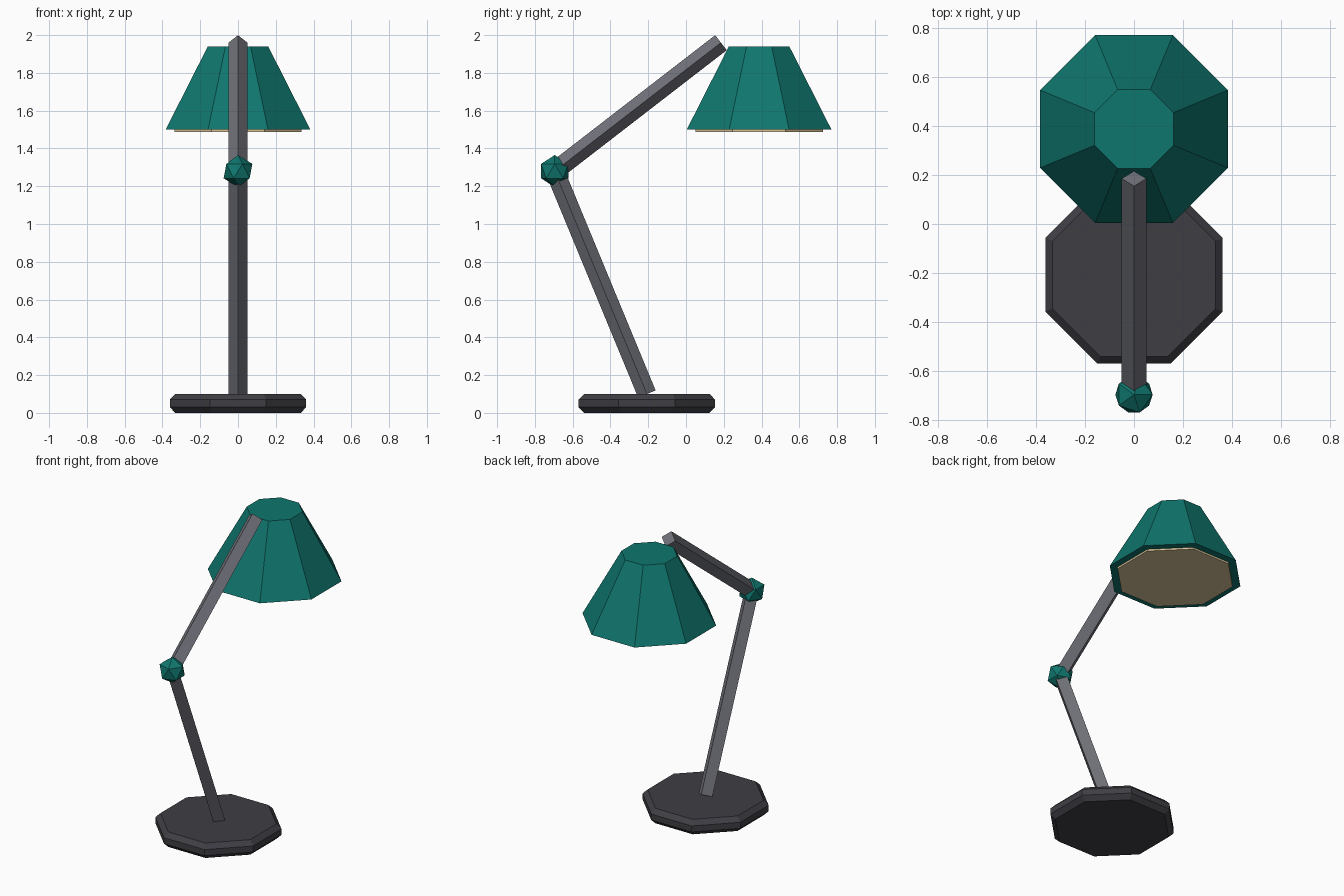
import bpy, bmesh, math
from mathutils import Vector

if "Cube" in bpy.data.objects:
    bpy.data.objects.remove(bpy.data.objects["Cube"])


def srgb(r, g, b):
    lin = [(c / 255 / 12.92) if c < 11 else ((c / 255 + 0.055) / 1.055) ** 2.4 for c in (r, g, b)]
    return (*lin, 1.0)


def material(name, rgb):
    m = bpy.data.materials.new(name)
    m.diffuse_color = srgb(*rgb)
    m.use_nodes = True
    m.node_tree.nodes["Principled BSDF"].inputs["Base Color"].default_value = m.diffuse_color
    return m


TEAL = material("teal", (15, 118, 110))
DARK = material("dark_grey", (63, 62, 68))
GREY = material("mid_grey", (113, 114, 122))
CREAM = material("warm_cream", (216, 196, 152))


def finish(name, bm, mat):
    bmesh.ops.recalc_face_normals(bm, faces=bm.faces)
    me = bpy.data.meshes.new(name)
    bm.to_mesh(me)
    bm.free()
    me.materials.append(mat)
    ob = bpy.data.objects.new(name, me)
    bpy.context.collection.objects.link(ob)
    return ob


def octagon_stack(name, y, profile, mat):
    """Closed eight-sided solid from (apothem, z) rings, flat sides facing the axes."""
    bm = bmesh.new()
    rings = []
    for apothem, z in profile:
        r = apothem / math.cos(math.pi / 8)
        angles = [(i + 0.5) * math.pi / 4 for i in range(8)]
        rings.append([bm.verts.new((r * math.cos(a), y + r * math.sin(a), z)) for a in angles])
    for lo, hi in zip(rings, rings[1:]):
        for i in range(8):
            j = (i + 1) % 8
            bm.faces.new((lo[i], lo[j], hi[j], hi[i]))
    bm.faces.new(rings[0][::-1])
    bm.faces.new(rings[-1])
    return finish(name, bm, mat)


def arm(name, start, end, radius, mat):
    """Square bar set on edge, running between two points in the x = 0 plane."""
    a, b = Vector((0, *start)), Vector((0, *end))
    side = Vector((1, 0, 0))
    up = (b - a).normalized().cross(side)
    bm = bmesh.new()
    ends = [[bm.verts.new(p + d * radius) for d in (side, up, -side, -up)] for p in (a, b)]
    for i in range(4):
        j = (i + 1) % 4
        bm.faces.new((ends[0][i], ends[0][j], ends[1][j], ends[1][i]))
    bm.faces.new(ends[0][::-1])
    bm.faces.new(ends[1])
    return finish(name, bm, mat)


ELBOW = (-0.695, 1.28)

# weighted foot with chamfered rims
octagon_stack("base", -0.207, [(0.332, 0), (0.361, 0.03), (0.361, 0.07), (0.332, 0.1)], DARK)

# two arms and the elbow joint
arm("lower_arm", (-0.207, 0.1), ELBOW, 0.05, GREY)
arm("upper_arm", ELBOW, (0.185, 1.96), 0.05, GREY)
bm = bmesh.new()
bmesh.ops.create_icosphere(bm, subdivisions=1, radius=0.085)
bmesh.ops.translate(bm, verts=bm.verts, vec=(0, *ELBOW))
finish("elbow_joint", bm, TEAL)

# shade and the glowing panel just below its rim
octagon_stack("shade", 0.387, [(0.383, 1.5), (0.16, 1.94)], TEAL)
octagon_stack("light_panel", 0.387, [(0.337, 1.488), (0.337, 1.505)], CREAM)
